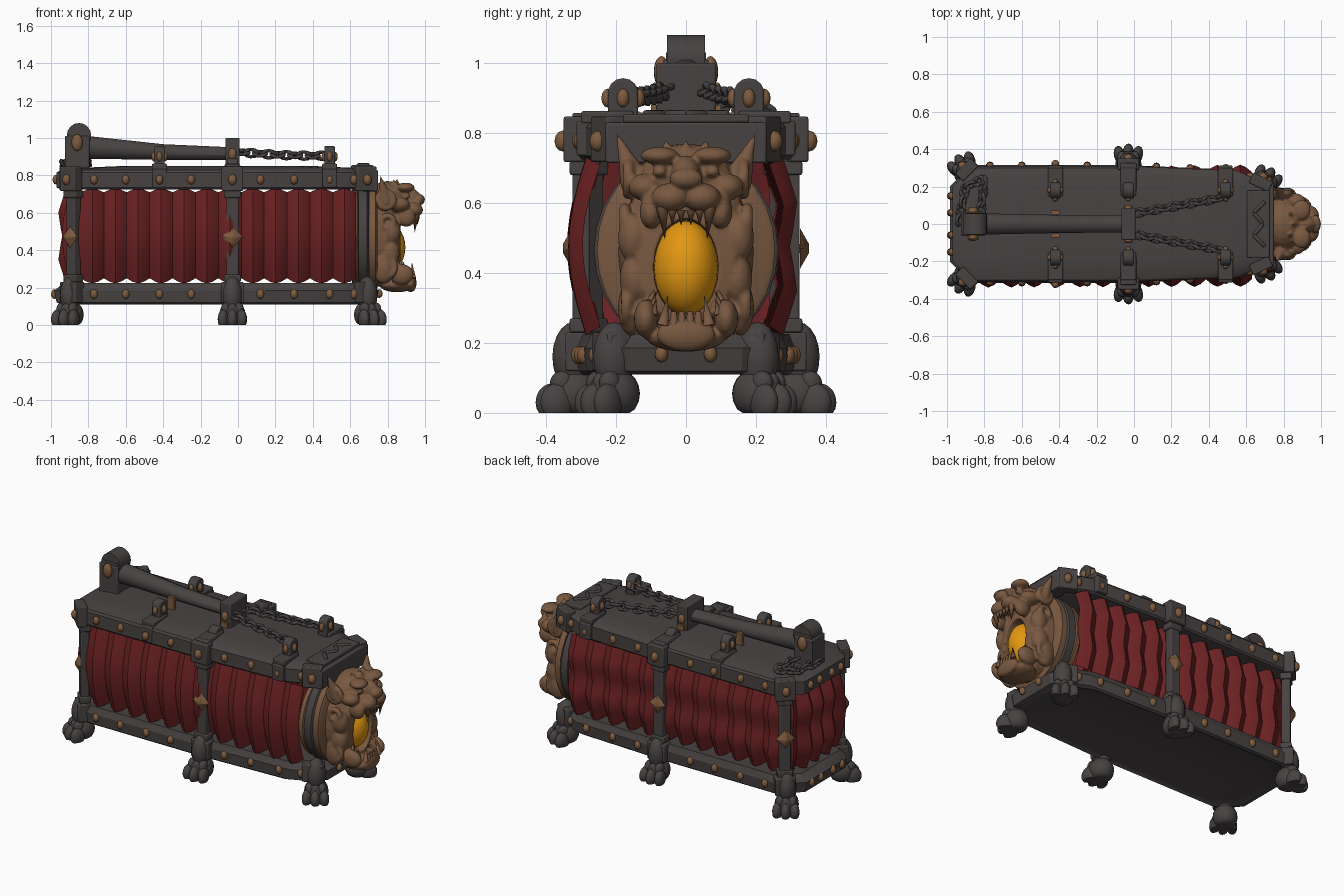
import bpy, bmesh, math
from mathutils import Vector, Matrix, Euler

if "Cube" in bpy.data.objects:
    bpy.data.objects.remove(bpy.data.objects["Cube"])

def mat(name, rgb):
    m = bpy.data.materials.new(name)
    m.diffuse_color = (*rgb, 1)
    m.use_nodes = True
    m.node_tree.nodes["Principled BSDF"].inputs["Base Color"].default_value = m.diffuse_color
    return m

IRON = mat("dark iron", (0.065, 0.0555, 0.0555))
RED = mat("red leather", (0.15, 0.0155, 0.0165))
BRONZE = mat("bronze", (0.19, 0.099, 0.052))
COPPER = mat("copper rivet", (0.205, 0.103, 0.047))
GOLD = mat("glowing gold", (0.76, 0.31, 0.006))

def finish(name, bm, m, angle=40, bevel=0):
    bmesh.ops.recalc_face_normals(bm, faces=bm.faces)
    me = bpy.data.meshes.new(name)
    bm.to_mesh(me)
    bm.free()
    me.materials.append(m)
    ob = bpy.data.objects.new(name, me)
    bpy.context.collection.objects.link(ob)
    bpy.ops.object.select_all(action='DESELECT')
    ob.select_set(True)
    bpy.context.view_layer.objects.active = ob
    if angle:
        bpy.ops.object.shade_smooth_by_angle(angle=math.radians(angle))
    if bevel:
        b = ob.modifiers.new("bevel", 'BEVEL')
        b.width, b.segments = bevel, 2
    return ob

def xf(loc, size=(1, 1, 1), rot=(0, 0, 0)):
    return Matrix.Translation(loc) @ Euler(rot).to_matrix().to_4x4() @ Matrix.Diagonal((*size, 1))

def ball(bm, loc, rad, rot=(0, 0, 0), u=16, v=10):
    bmesh.ops.create_uvsphere(bm, u_segments=u, v_segments=v, radius=1, matrix=xf(loc, rad, rot))

def box(bm, loc, size, rot=(0, 0, 0)):
    bmesh.ops.create_cube(bm, size=1, matrix=xf(loc, size, rot))

def spike(bm, a, b, r, r2=0.0, seg=8):
    a, b = Vector(a), Vector(b)
    d = b - a
    M = Matrix.Translation((a + b) / 2) @ d.to_track_quat('Z', 'Y').to_matrix().to_4x4()
    bmesh.ops.create_cone(bm, cap_ends=True, segments=seg, radius1=r, radius2=r2, depth=d.length, matrix=M)

def ring(bm, M, R, r, stretch=1, nu=12, nv=6):
    g = [[bm.verts.new(M @ Vector(((R + r * math.cos(b)) * math.cos(a) * stretch,
                                   (R + r * math.cos(b)) * math.sin(a), r * math.sin(b))))
          for b in [2 * math.pi * j / nv for j in range(nv)]]
         for a in [2 * math.pi * i / nu for i in range(nu)]]
    for i in range(nu):
        for j in range(nv):
            k, l = (i + 1) % nu, (j + 1) % nv
            bm.faces.new((g[i][j], g[k][j], g[k][l], g[i][l]))

def loft(bm, loops, close=False):
    vs = [[bm.verts.new(p) for p in lp] for lp in loops]
    n = len(vs[0])
    for a, b in zip(vs, vs[1:] + ([vs[0]] if close else [])):
        for i in range(n):
            bm.faces.new((a[i], a[(i + 1) % n], b[(i + 1) % n], b[i]))
    if not close:
        bm.faces.new(vs[0])
        bm.faces.new(vs[-1])

def oval(x, ry, rz, cz, n=28):
    return [(x, ry * math.cos(2 * math.pi * i / n), cz + rz * math.sin(2 * math.pi * i / n)) for i in range(n)]

# ---- frame slabs ----
half = [(0.74, 0.16), (0.70, 0.22), (0.55, 0.285), (-0.03, 0.31), (-0.86, 0.31), (-0.97, 0.2)]
outline = half + [(x, -y) for x, y in reversed(half)]

def slab(name, levels):
    bm = bmesh.new()
    loft(bm, [[(-0.1 + (x + 0.1) * s, y * s, z) for x, y in outline] for z, s in levels])
    return finish(name, bm, IRON, 30)

slab("top_slab", [(0.725, 0.97), (0.735, 1), (0.815, 1), (0.828, 0.97), (0.84, 0.86), (0.85, 0.6)])
# the base has a shallow recess underneath
slab("base_tray", [(0.125, 0.88), (0.12, 0.92), (0.11, 0.96), (0.12, 1), (0.185, 1.015), (0.2, 0.99), (0.225, 0.96)])

# ---- pleated bellows around both sides and the back ----
corners = [Vector(p) for p in ((0.63, -0.245), (-0.84, -0.25), (-0.88, -0.17), (-0.88, 0.17), (-0.84, 0.22), (0.63, 0.238))]
path = []
SUB = 4
for s, pleats in enumerate((12, 1, 3, 1, 12)):
    a, b = corners[s], corners[s + 1]
    d = (b - a).normalized()
    n = Vector((d.y, -d.x))
    if n.dot((a + b) / 2 + Vector((0.1, 0))) < 0:
        n = -n
    for i in range(SUB * pleats + (s == 4)):
        path.append((a.lerp(b, i / (SUB * pleats)), n, (0, 0.65, 1, 0.65)[i % SUB], s >= 2))
bm = bmesh.new()
grid = []
rows = 12
for p, n, peak, scaled in path:
    col = []
    for j in range(rows + 1):
        t = j / rows
        off = 0.05 * math.sin(math.pi * t) + 0.04 * peak
        if scaled:
            # two stacked rows of scales
            off = 0.02 * math.sin(math.pi * t) + 0.04 * peak + 0.026 * (1 - abs((t * 2) % 1 - 0.5) * 2)
        q = p + n * off
        z0, z1 = 0.25 - 0.028 * peak, 0.71 + 0.02 * peak
        col.append(bm.verts.new((q.x, q.y, z0 + (z1 - z0) * t)))
    grid.append(col)
for a, b in zip(grid, grid[1:]):
    for j in range(rows):
        bm.faces.new((a[j], b[j], b[j + 1], a[j + 1]))
finish("bellows", bm, RED, 35)

# ---- posts, clamps, pegs and straps ----
iron, riv = bmesh.new(), bmesh.new()

def rivet(loc, r=0.021):
    ball(riv, loc, (r, r, r * 1.25), u=10, v=6)

for s in (-1, 1):
    for x, y, ang in ((-0.03, 0.3, 90), (-0.88, 0.275, 135), (0.67, 0.205, 65)):
        r = math.radians(ang) * s
        o = Vector((math.cos(r), math.sin(r), 0))
        c = Vector((x, y * s, 0))
        z = Vector((0, 0, 1))
        box(iron, c + z * 0.782 + o * 0.02, (0.06, 0.115, 0.13), (0, 0, r))
        box(iron, c + z * 0.175 + o * 0.01, (0.07, 0.12, 0.11), (0, 0, r))
        rivet(c + z * 0.777 + o * 0.052, 0.024)
        if x < 0.5:
            box(iron, c + z * 0.47, (0.05, 0.065, 0.52), (0, 0, r))
            for zz in (0.70, 0.25):
                box(iron, c + z * zz, (0.065, 0.09, 0.04), (0, 0, r))
            spike(riv, c + z * 0.47 + o * 0.026, c + z * 0.47 + o * 0.052, 0.058, 0.012, 4)
    box(iron, (-0.03, 0.25 * s, 0.84), (0.085, 0.15, 0.035))
    # straps with round-topped pegs
    for x, top in ((-0.42, 0.955), (-0.03, 0.89), (0.49, 0.955)):
        y = 0.18 * s
        box(iron, (x, 0.225 * s, 0.845), (0.08, 0.15, 0.035))
        box(iron, (x, 0.285 * s, 0.785), (0.075, 0.055, 0.1))
        box(iron, (x, y, (top + 0.79) / 2), (0.055, 0.085, top - 0.87))
        spike(iron, (x - 0.0275, y, top - 0.042), (x + 0.0275, y, top - 0.042), 0.044, 0.044, 14)
        for dx, dy in ((0.028, 0), (-0.028, 0), (0, 0.044), (0, -0.044)):
            ball(riv, (x + dx, y + dy, top - 0.055), (0.016, 0.018, 0.027), u=10, v=6)
    # rivet rows along the rails
    for x in (-0.77, -0.6, -0.42, -0.25, 0.12, 0.3, 0.49, 0.62):
        y = (0.31 if x < 0 else 0.31 - 0.045 * x) * s
        y = 0.255 * s if x > 0.6 else y
        rivet((x, y * 1.01, 0.165))
        rivet((x, y + (0.012 * s if x in (-0.42, 0.49) else 0), 0.777))
    for y in (0.06, 0.15):
        rivet((-0.972, y * s, 0.777))
        rivet((-0.98, y * s, 0.165))
    rivet((0.755, 0.07 * s, 0.168), 0.019)

# ---- raised front plate with a zigzag ridge ----
box(iron, (0.665, 0, 0.842), (0.12, 0.36, 0.025))
zig = [(0.70, -0.12), (0.64, -0.06), (0.69, 0), (0.64, 0.06), (0.70, 0.12)]
for a, b in zip(zig, zig[1:]):
    spike(iron, (*a, 0.855), (*b, 0.855), 0.012, 0.012, 6)
box(iron, (0.705, 0, 0.772), (0.085, 0.46, 0.115))

# ---- lever bracket and pivot ----
box(iron, (-0.03, 0, 0.92), (0.075, 0.17, 0.16))
box(iron, (-0.86, 0, 0.915), (0.13, 0.13, 0.19))
for s in (-1, 1):
    ball(riv, (-0.86, 0.07 * s, 0.975), (0.03, 0.022, 0.045))
    ball(riv, (-0.03, 0.088 * s, 0.915), (0.022, 0.015, 0.03))
    box(riv, (-0.42, 0.062 * s, 0.885), (0.045, 0.02, 0.08))
    box(riv, (-0.03, 0.09 * s, 0.86), (0.045, 0.02, 0.04))
finish("posts_and_clamps", iron, IRON, 30, 0.01)
finish("rivets", riv, COPPER, 40)

bm = bmesh.new()
loft(bm, [[(x, w * math.cos(a), cz + h * math.sin(a)) for a in [math.pi * (2 * i + 1) / 12 for i in range(12)]]
          for x, w, h, cz in ((-0.84, 0.06, 0.065, 0.95), (-0.78, 0.058, 0.062, 0.948), (-0.4, 0.05, 0.043, 0.925), (0.0, 0.045, 0.035, 0.915))])
box(bm, (-0.85, 0, 0.97), (0.1, 0.115, 0.12))
spike(bm, (-0.85, -0.055, 1.015), (-0.85, 0.055, 1.015), 0.065, 0.065, 16)
finish("lever", bm, IRON, 35)

# ---- chains ----
bm = bmesh.new()

def chain(a, b, n, sag):
    a, b = Vector(a), Vector(b)
    q = (b - a).to_track_quat('X', 'Z').to_matrix().to_4x4()
    for i in range(n):
        t = (i + 0.5) / n
        p = a.lerp(b, t) - Vector((0, 0, sag * math.sin(math.pi * t)))
        ring(bm, Matrix.Translation(p) @ q @ Matrix.Rotation(math.pi / 2 * (i % 2) + 0.5, 4, 'X'), 0.022, 0.010, 1.4)

for s in (-1, 1):
    chain((0.0, 0.055 * s, 0.925), (0.47, 0.14 * s, 0.905), 10, 0.006)
chain((-0.82, 0.06, 0.87), (-0.80, 0.24, 0.86), 4, 0)
chain((-0.80, 0.24, 0.86), (-0.90, 0.2, 0.86), 2, 0)
chain((-0.90, 0.2, 0.86), (-0.94, 0.0, 0.86), 4, 0)
finish("chains", bm, IRON, 60)

# ---- clawed feet ----
bm = bmesh.new()
for s in (-1, 1):
    for x, y, ang in ((-0.03, 0.32, 90), (-0.895, 0.275, 120), (0.69, 0.205, 60)):
        r = math.radians(ang) * s
        M = Matrix.Translation((x, y * s, 0)) @ Matrix.Rotation(r, 4, 'Z')
        ball(bm, M @ Vector((0, 0, 0.16)), (0.062, 0.055, 0.10), (0, 0, r))
        ball(bm, M @ Vector((0, 0, 0.055)), (0.075, 0.07, 0.075), (0, 0, r))
        for k in (-1, 0, 1):
            ball(bm, M @ Vector((0.06 - 0.012 * abs(k), 0.047 * k, 0.03)), (0.05, 0.03, 0.055), (0, 0, r + 0.25 * k))
            ball(bm, M @ Vector((0.035, 0.036 * k, 0.085)), (0.034, 0.025, 0.035), (0, 0, r))
for v in bm.verts:
    v.co.z = max(v.co.z, 0)
finish("paw_feet", bm, IRON, 60)

# ---- collar rings behind the head ----
for name, m, x0, x1, ry, rz in (("rear_collar", BRONZE, 0.61, 0.645, 0.265, 0.27), ("iron_collar", IRON, 0.645, 0.70, 0.263, 0.285),
                                ("front_collar", BRONZE, 0.70, 0.745, 0.255, 0.285)):
    bm = bmesh.new()
    loft(bm, [oval(x0, ry, rz, 0.465), oval(x1 - 0.01, ry, rz, 0.465), oval(x1, ry - 0.015, rz - 0.015, 0.465)])
    finish(name, bm, m, 35)

# ---- beast head, fused from rounded masses around an open mouth ----
bm = bmesh.new()
loft(bm, [oval(*p) for p in ((0.71, 0.2, 0.26, 0.46), (0.79, 0.185, 0.25, 0.46), (0.86, 0.14, 0.19, 0.44),
                             (0.87, 0.092, 0.14, 0.415), (0.71, 0.09, 0.13, 0.415))], close=True)
masses = [((0.80, 0, 0.67), (0.11, 0.135, 0.10)), ((0.91, 0, 0.67), (0.07, 0.045, 0.065)),
          ((0.970, 0, 0.67), (0.03, 0.048, 0.03)), ((0.85, 0, 0.215), (0.095, 0.115, 0.04)), ((0.925, 0, 0.225), (0.03, 0.085, 0.05))]
paired = [((0.895, 0.075, 0.735), (0.05, 0.055, 0.026)), ((0.935, 0.045, 0.615), (0.055, 0.055, 0.042)),
          ((0.90, 0.1, 0.575), (0.05, 0.033, 0.05)), ((0.86, 0.115, 0.645), (0.06, 0.05, 0.04)),
          ((0.82, 0.15, 0.50), (0.05, 0.045, 0.07)), ((0.81, 0.145, 0.385), (0.055, 0.045, 0.075)),
          ((0.875, 0.115, 0.27), (0.065, 0.034, 0.055)), ((0.78, 0.155, 0.30), (0.06, 0.04, 0.08)),
          ((0.90, 0.075, 0.69), (0.022, 0.022, 0.016))]
for p, r in masses:
    ball(bm, p, r)
for s in (-1, 1):
    for p, r in paired:
        ball(bm, (p[0], p[1] * s, p[2]), r)
    # ears and side curls
    spike(bm, (0.79, 0.145 * s, 0.66), (0.76, 0.2 * s, 0.805), 0.045, 0, 12)
    for x, y, z, R in ((0.79, 0.165, 0.67, 0.043), (0.80, 0.175, 0.55, 0.033), (0.79, 0.17, 0.31, 0.05)):
        ring(bm, Matrix.Translation((x, y * s, z)) @ Matrix.Rotation(math.pi / 2, 4, 'X'), R, 0.017, 1, 20, 8)
    spike(bm, (0.84, 0.05 * s, 0.73), (0.83, 0.06 * s, 0.785), 0.028)
spike(bm, (0.85, 0, 0.73), (0.85, 0, 0.785), 0.03)
head = finish("beast_head", bm, BRONZE, 0)
rm = head.modifiers.new("fuse", 'REMESH')
rm.mode, rm.voxel_size, rm.use_smooth_shade = 'VOXEL', 0.007, True
sm = head.modifiers.new("soften", 'SMOOTH')
sm.factor, sm.iterations = 0.5, 2

# ---- teeth ----
bm = bmesh.new()
for s in (-1, 1):
    spike(bm, (0.95, 0.068 * s, 0.59), (0.945, 0.06 * s, 0.495), 0.019)
    spike(bm, (0.935, 0.066 * s, 0.25), (0.93, 0.052 * s, 0.335), 0.018)
    for k in range(2):
        spike(bm, (0.96, (0.014 + 0.025 * k) * s, 0.58), (0.96, (0.014 + 0.025 * k) * s, 0.535), 0.013)
        spike(bm, (0.935, (0.012 + 0.023 * k) * s, 0.25), (0.935, (0.012 + 0.023 * k) * s, 0.29), 0.014, 0.008)
    for k in range(3):
        spike(bm, (0.91 - 0.02 * k, (0.093 + 0.004 * k) * s, 0.28 + 0.02 * k), (0.90 - 0.02 * k, 0.085 * s, 0.325 + 0.02 * k), 0.012)
finish("teeth", bm, BRONZE, 50)

# ---- glowing throat ----
bm = bmesh.new()
ball(bm, (0.79, 0, 0.415), (0.105, 0.093, 0.135), u=24, v=14)
finish("throat_glow", bm, GOLD, 60)
